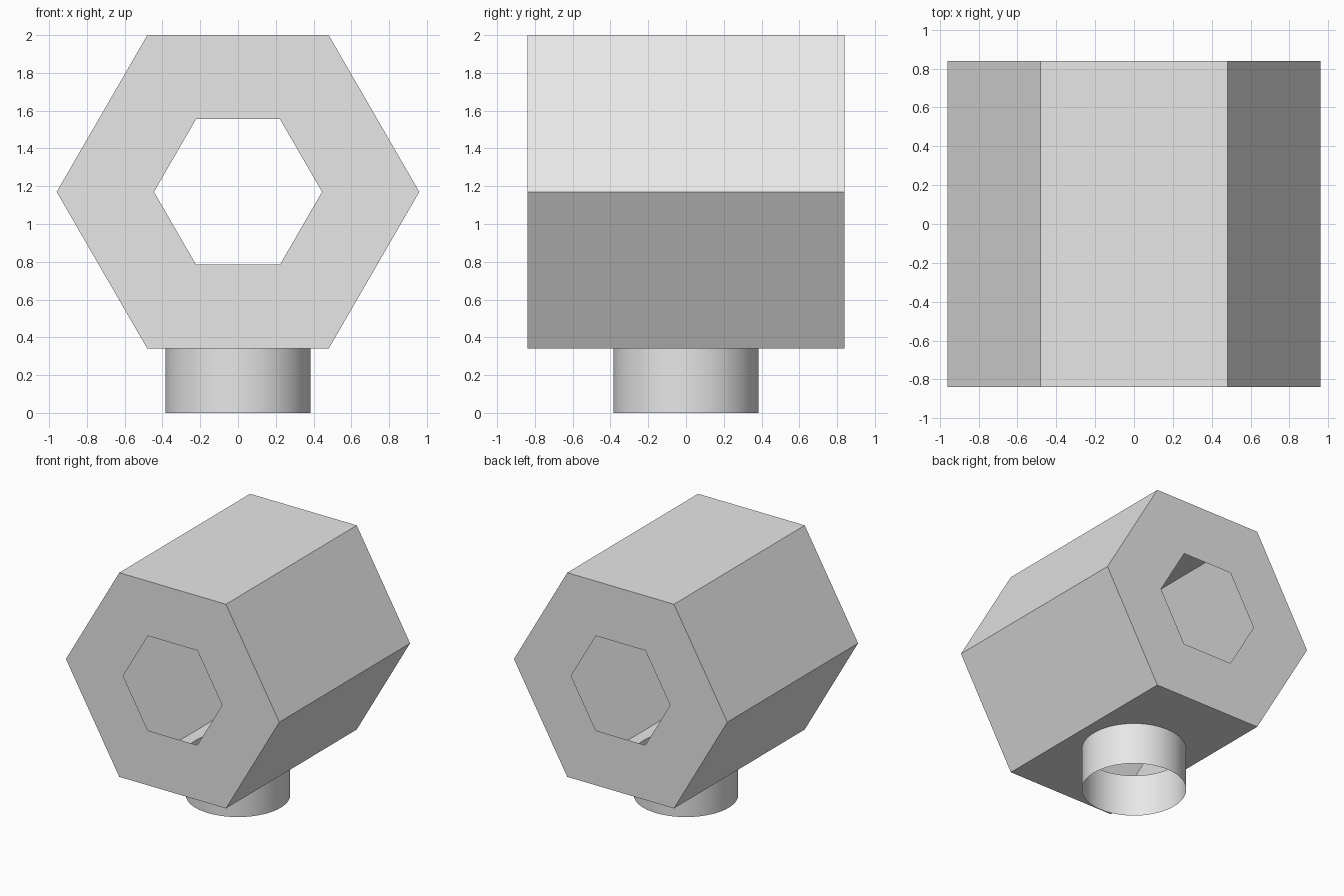
import bpy, bmesh, math
from mathutils import Vector

if "Cube" in bpy.data.objects:
    bpy.data.objects.remove(bpy.data.objects["Cube"])

R, HOLE, HALF = 0.96, 0.445, 0.84      # outer radius, opening radius, half depth
APO = 0.83                            # flat-to-centre distance
ZC, NECK_R, NECK_H, SEG = 1.17, 0.385, 0.34, 64

grey = bpy.data.materials.new("light grey")
grey.diffuse_color = (0.8, 0.8, 0.8, 1)
grey.use_nodes = True
grey.node_tree.nodes["Principled BSDF"].inputs["Base Color"].default_value = grey.diffuse_color


def finish(bm, name, centre):
    # point every face away from the part's centre
    bm.normal_update()
    for f in bm.faces:
        if f.normal.dot(f.calc_center_median() - centre) < 0:
            f.normal_flip()
    mesh = bpy.data.meshes.new(name)
    bm.to_mesh(mesh)
    bm.free()
    mesh.materials.append(grey)
    ob = bpy.data.objects.new(name, mesh)
    bpy.context.collection.objects.link(ob)
    return ob


def hexagon(bm, r, y):
    k = APO / (R * math.sin(math.pi / 3))
    return [bm.verts.new((r * math.cos(i * math.pi / 3), y,
                          ZC + k * r * math.sin(i * math.pi / 3))) for i in range(6)]


def circle(bm, z):
    return [bm.verts.new((NECK_R * math.cos(2 * math.pi * i / SEG),
                          NECK_R * math.sin(2 * math.pi * i / SEG), z)) for i in range(SEG)]


def loop_edges(bm, vs):
    out = []
    for a, b in zip(vs, vs[1:] + vs[:1]):
        out.append(bm.edges.get((a, b)) or bm.edges.new((a, b)))
    return out


def bridge(bm, a, b, skip=()):
    n = len(a)
    for i in range(n):
        if i not in skip:
            j = (i + 1) % n
            bm.faces.new((a[i], a[j], b[j], b[i]))


# hollow hexagonal body: thin outer walls, end plates with hexagonal openings
bm = bmesh.new()
front, back = hexagon(bm, R, -HALF), hexagon(bm, R, HALF)
bridge(bm, front, back, skip=(4,))
bridge(bm, front, hexagon(bm, HOLE, -HALF))
bridge(bm, back, hexagon(bm, HOLE, HALF))
# bottom wall with a round opening into the neck
rim = [front[4], front[5], back[5], back[4]]
edges = loop_edges(bm, rim) + loop_edges(bm, circle(bm, ZC - APO))
bmesh.ops.triangle_fill(bm, use_beauty=True, use_dissolve=False,
                        edges=edges, normal=(0, 0, -1))
finish(bm, "hexagonal_body", Vector((0, 0, ZC)))

# open round neck
bm = bmesh.new()
bridge(bm, circle(bm, 0), circle(bm, NECK_H))
for f in bm.faces:
    f.smooth = True
finish(bm, "round_neck", Vector((0, 0, NECK_H / 2)))
